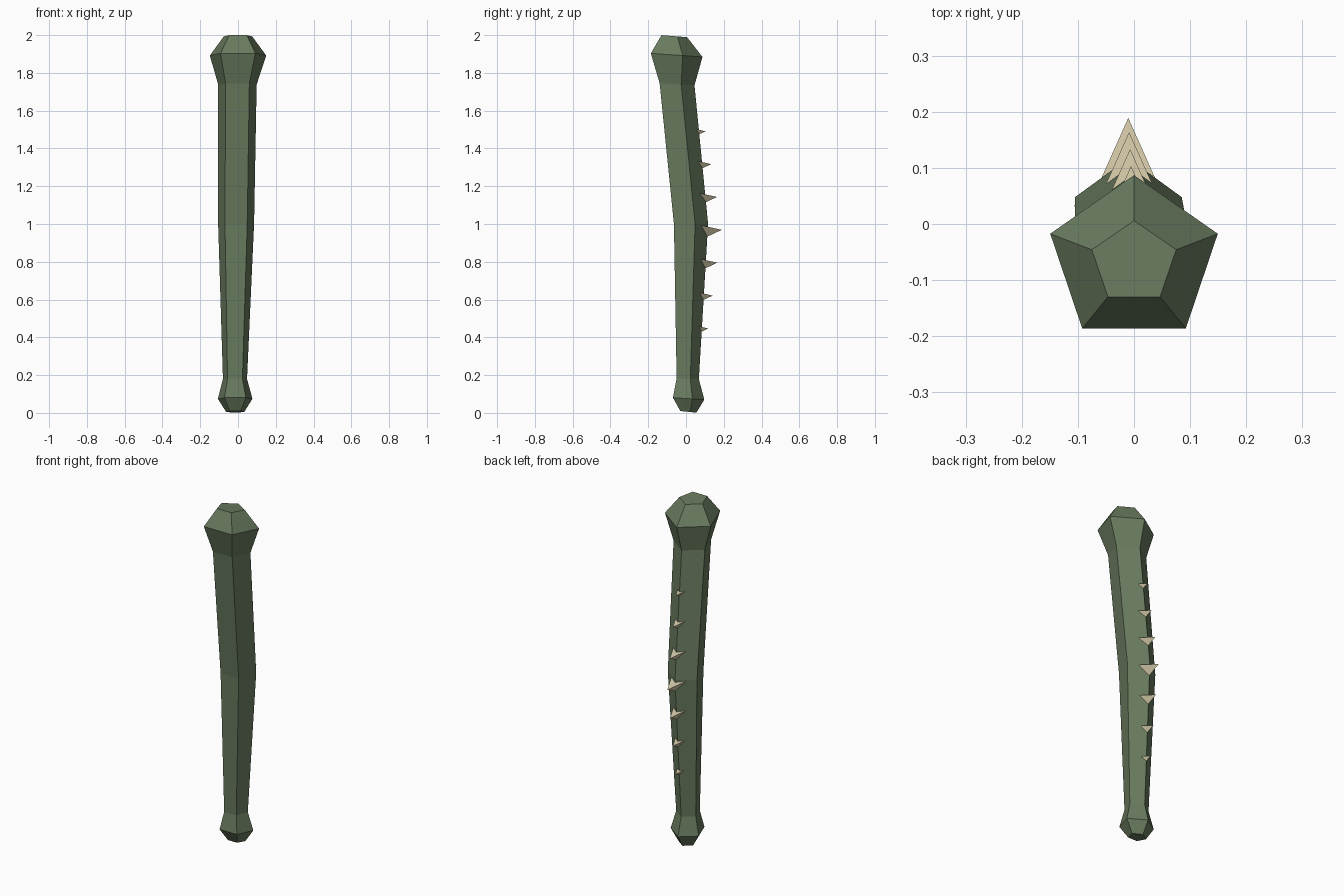
import bpy, bmesh
from math import sin, cos, tau

if "Cube" in bpy.data.objects:
    bpy.data.objects.remove(bpy.data.objects["Cube"], do_unlink=True)


def material(name, colour):
    mat = bpy.data.materials.new(name)
    mat.use_nodes = True
    mat.diffuse_color = (*colour, 1)
    mat.node_tree.nodes["Principled BSDF"].inputs["Base Color"].default_value = (*colour, 1)
    return mat


def add_object(name, bm, mat):
    bmesh.ops.recalc_face_normals(bm, faces=bm.faces)
    mesh = bpy.data.meshes.new(name)
    bm.to_mesh(mesh)
    bm.free()
    mesh.materials.append(mat)
    obj = bpy.data.objects.new(name, mesh)
    bpy.context.collection.objects.link(obj)
    return obj


green = material("moss green", (0.14, 0.195, 0.112))
bone = material("bone", (0.64, 0.575, 0.385))

# Club: pentagonal rings (z, centre x, centre y, radius x, radius y, tilt)
SIDES = 5
RINGS = [
    (0.006, -0.015, 0.008, 0.050, 0.047, -0.10),
    (0.076, -0.015, 0.005, 0.096, 0.092, -0.06),
    (0.180, -0.016, 0.003, 0.067, 0.065, -0.02),
    (1.000, -0.010, 0.017, 0.100, 0.100, 0.00),
    (1.740, -0.003, -0.057, 0.107, 0.102, -0.06),
    (1.895, 0.000, -0.064, 0.157, 0.151, -0.07),
    (1.995, 0.000, -0.069, 0.079, 0.075, -0.08),
]

bm = bmesh.new()
loops = []
for z, cx, cy, rx, ry, tilt in RINGS:
    loop = []
    for i in range(SIDES):
        a = tau * i / SIDES
        dy = ry * cos(a)
        loop.append(bm.verts.new((cx + rx * sin(a), cy + dy, z + tilt * dy)))
    loops.append(loop)
for low, high in zip(loops, loops[1:]):
    for i in range(SIDES):
        j = (i + 1) % SIDES
        bm.faces.new((low[i], low[j], high[j], high[i]))
bm.faces.new(loops[0])
bm.faces.new(loops[-1])
add_object("club", bm, green)


def back_ridge(z):
    """Point on the rear edge of the club at height z."""
    for a, b in zip(RINGS, RINGS[1:]):
        if a[0] <= z <= b[0]:
            t = (z - a[0]) / (b[0] - a[0])
            return (a[1] + t * (b[1] - a[1]),
                    a[2] + a[4] + t * (b[2] + b[4] - a[2] - a[4]))


# Thorns: three-sided spikes along the rear edge, largest in the middle
THORNS = 7
for n in range(THORNS):
    z = 0.447 + n * 0.174
    size = 1 - 0.18 * abs(n - THORNS // 2)
    x, ridge = back_ridge(z)
    base_y = ridge - 0.038 * size
    bm = bmesh.new()
    tip = bm.verts.new((x, ridge + 0.074 * size, z))
    left = bm.verts.new((x + 0.05 * size, base_y, z + 0.025 * size))
    right = bm.verts.new((x - 0.05 * size, base_y, z + 0.025 * size))
    bottom = bm.verts.new((x, ridge - 0.015 * size, z - 0.042 * size))
    for face in ((tip, left, right), (tip, right, bottom),
                 (tip, bottom, left), (left, bottom, right)):
        bm.faces.new(face)
    add_object(f"thorn_{n + 1}", bm, bone)
